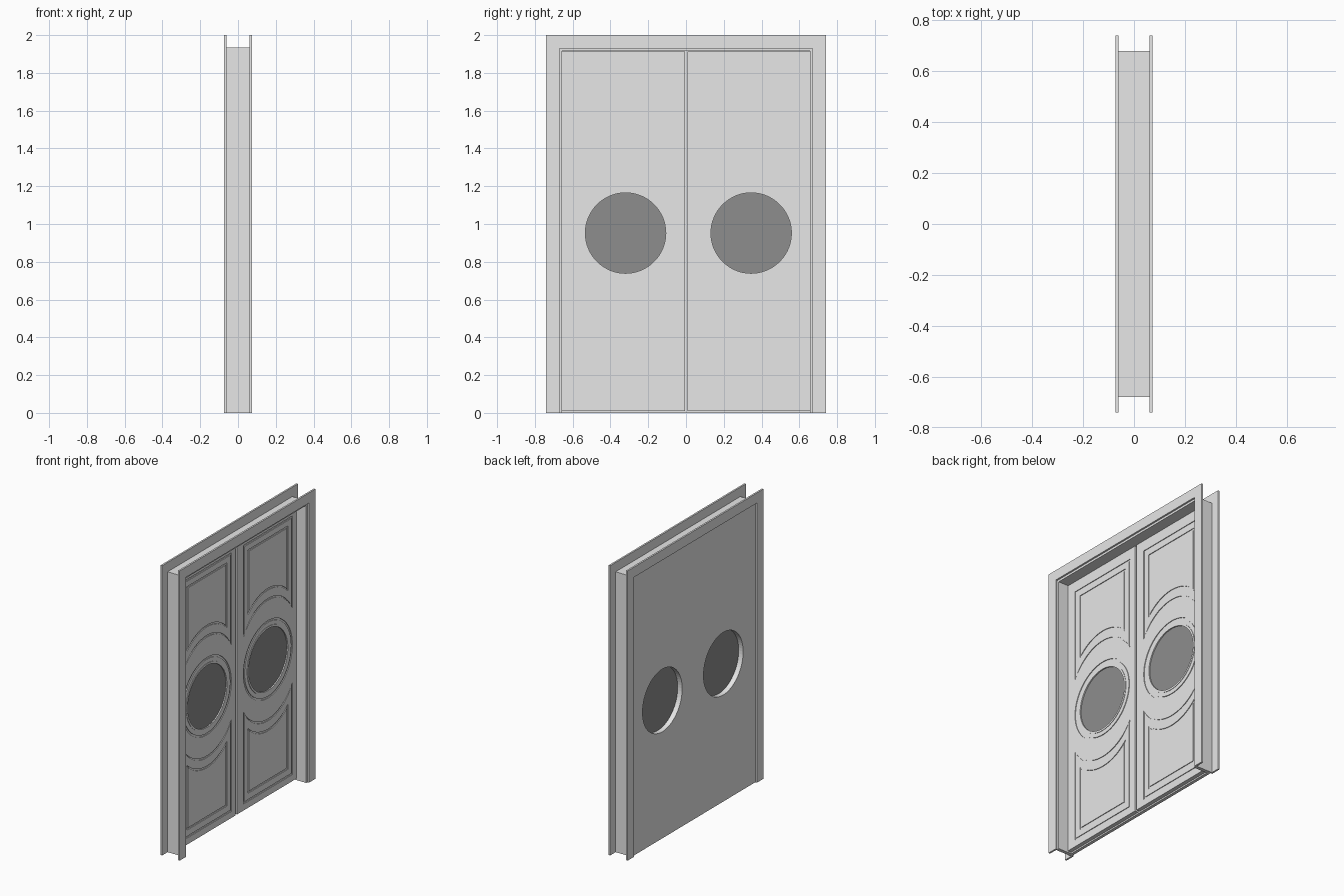
import bpy, bmesh, math

cube = bpy.data.objects.get("Cube")
if cube:
    bpy.data.objects.remove(cube)


def material(name, value):
    m = bpy.data.materials.new(name)
    m.use_nodes = True
    color = (value, value, value, 1)
    m.diffuse_color = color
    m.node_tree.nodes["Principled BSDF"].inputs["Base Color"].default_value = color
    return m


PAINT = material("light grey paint", 0.8)
GLASS = material("dark glass", 0.27)

# Key sizes: x is the depth of the doorway, y its width, z its height
CASING_X, JAMB_X = 0.073, 0.061
OUT_Y, IN_Y, JAMB_OUT, JAMB_IN = 0.74, 0.67, 0.68, 0.656
TOP, CASING_TOP, HEAD_TOP, HEAD_LOW = 2.0, 1.93, 1.935, 1.915
DOOR_X, HOLE_Z, HOLE_R = -0.013, 0.952, 0.216
CENTRES = {"right": -0.32, "left": 0.345}


def prism(name, loops, x0, x1, mat=PAINT):
    """Extrude a (y, z) outline along x; two loops make a closed strip."""
    bm = bmesh.new()
    rings = [[[bm.verts.new((x, y, z)) for y, z in loop] for x in (x0, x1)]
             for loop in loops]
    for back, front in rings:
        for i in range(len(back)):
            j = (i + 1) % len(back)
            bm.faces.new((back[i], back[j], front[j], front[i]))
    for side in (0, 1):
        if len(rings) == 1:
            bm.faces.new(rings[0][side])
        else:
            a, b = rings[0][side], rings[1][side]
            for i in range(len(a)):
                j = (i + 1) % len(a)
                bm.faces.new((a[i], a[j], b[j], b[i]))
    bmesh.ops.recalc_face_normals(bm, faces=bm.faces)
    mesh = bpy.data.meshes.new(name)
    bm.to_mesh(mesh)
    bm.free()
    mesh.materials.append(mat)
    ob = bpy.data.objects.new(name, mesh)
    bpy.context.scene.collection.objects.link(ob)
    return ob


def rect(y0, y1, z0, z1):
    return [(y0, z0), (y1, z0), (y1, z1), (y0, z1)]


def circle(cy, r, n=64):
    return [(cy + r * math.cos(2 * math.pi * i / n),
             HOLE_Z + r * math.sin(2 * math.pi * i / n)) for i in range(n)]


def arched_panel(cy, half, flat, corner, crown, n=24):
    """Panel outline with one straight end and one arched end."""
    rise = crown - corner
    radius = (half ** 2 + rise ** 2) / (2 * rise)
    pts = [(cy - half, flat), (cy + half, flat)]
    for i in range(n + 1):
        y = half - 2 * half * i / n
        z = crown - radius + math.copysign(math.sqrt(radius ** 2 - y ** 2), rise)
        pts.append((cy + y, z))
    return pts


def cut(target, cutter):
    cutter.hide_render = True
    mod = target.modifiers.new("cut", 'BOOLEAN')
    mod.object = cutter
    mod.operation = 'DIFFERENCE'
    mod.solver = 'EXACT'
    bpy.context.view_layer.objects.active = target
    bpy.ops.object.modifier_apply(modifier=mod.name)
    bpy.data.objects.remove(cutter)


# Mitred casing on both faces of the wall
for face, s in (("front", 1), ("back", -1)):
    x0, x1 = s * JAMB_X, s * CASING_X
    prism(face + "_casing_head", [[(-OUT_Y, TOP), (OUT_Y, TOP),
          (IN_Y, CASING_TOP), (-IN_Y, CASING_TOP)]], x0, x1)
    for side, t in (("left", 1), ("right", -1)):
        prism(f"{face}_casing_{side}", [[(t * OUT_Y, 0), (t * OUT_Y, TOP),
              (t * IN_Y, CASING_TOP), (t * IN_Y, 0)]], x0, x1)

# Jamb lining
for side, t in (("left", 1), ("right", -1)):
    prism("jamb_" + side, [rect(t * JAMB_IN, t * JAMB_OUT, 0, HEAD_TOP)], -JAMB_X, JAMB_X)
prism("jamb_head", [rect(-JAMB_IN, JAMB_IN, HEAD_LOW, HEAD_TOP)], -JAMB_X, JAMB_X)

# Plain back skin behind both leaves
skin = prism("back_skin", [rect(-JAMB_IN, JAMB_IN, 0, HEAD_LOW)], -JAMB_X, -0.04)
for cy in CENTRES.values():
    cut(skin, prism("hole_cutter", [circle(cy, HOLE_R)], -0.1, 0.1))

# Door leaves with round windows and moulded panels
EDGES = {"right": (-JAMB_IN, -0.006), "left": (0.008, JAMB_IN)}
GROOVE, DEPTH = 0.012, 0.005
for side, cy in CENTRES.items():
    leaf = prism("door_leaf_" + side, [rect(*EDGES[side], 0.01, HEAD_LOW - 0.003)],
                 -0.04, DOOR_X)
    cut(leaf, prism("hole_cutter", [circle(cy, HOLE_R)], -0.1, 0.1))

    # half width, straight end, arch corner, arch crown
    panels = [(0.267, 1.84, 1.205, 1.36), (0.22, 1.79, 1.34, 1.43),
              (0.267, 0.055, 0.69, 0.54), (0.22, 0.11, 0.56, 0.47)]
    strips = [[circle(cy, 0.267), circle(cy, 0.267 - GROOVE)]]
    for half, flat, corner, crown in panels:
        up = math.copysign(GROOVE, flat - corner)
        strips.append([arched_panel(cy, half, flat, corner, crown),
                       arched_panel(cy, half - GROOVE, flat - up,
                                    corner + 1.6 * up, crown + up)])
    for loops in strips:
        cut(leaf, prism("groove_cutter", loops, DOOR_X - DEPTH, DOOR_X + 0.02))

    prism("window_bead_" + side, [circle(cy, 0.227), circle(cy, HOLE_R - 0.003)],
          DOOR_X - 0.008, DOOR_X + 0.003)
    prism("window_glass_" + side, [circle(cy, HOLE_R)], -0.027, -0.018, GLASS)
